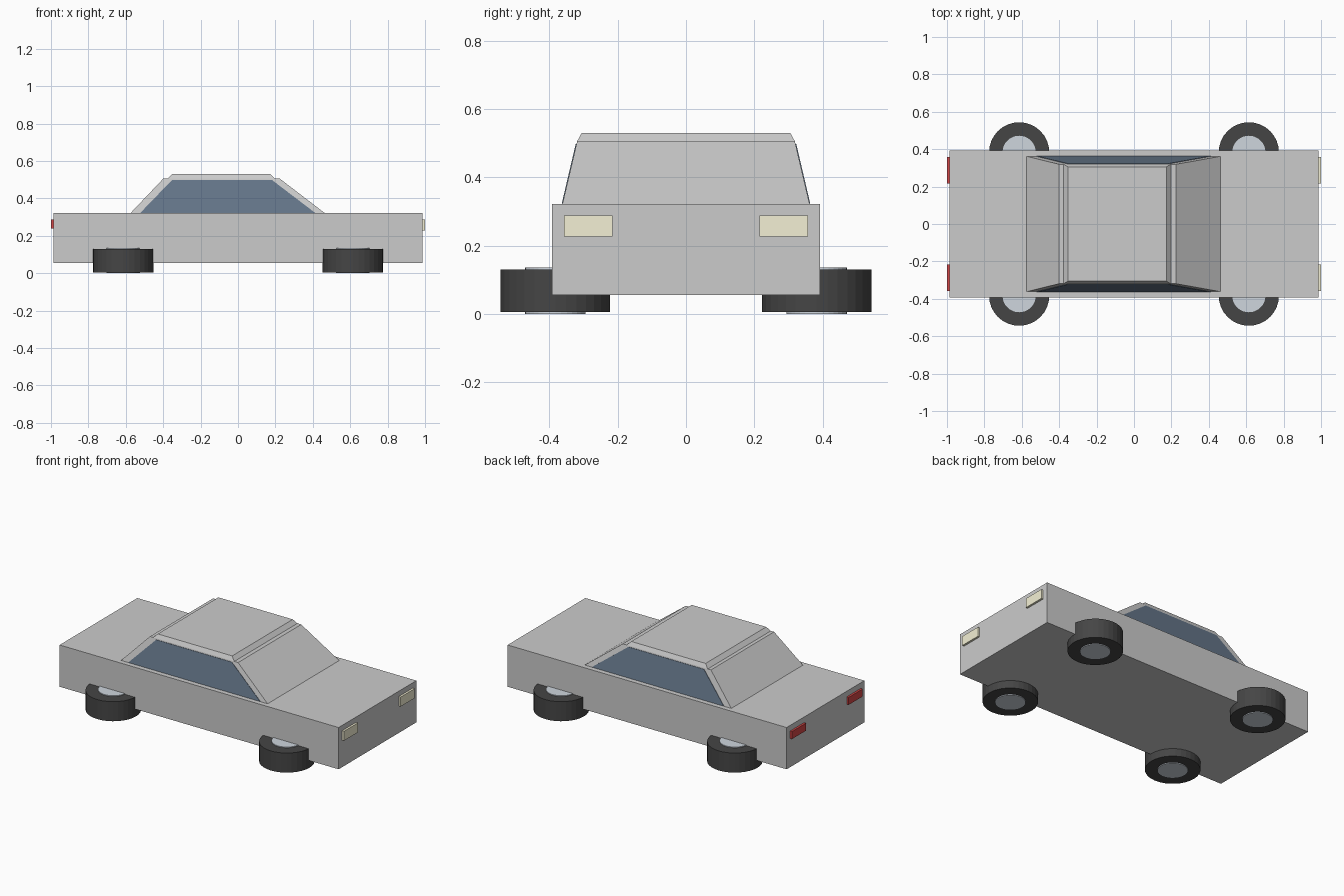
import bpy, bmesh
from mathutils import Vector

if "Cube" in bpy.data.objects:
    bpy.data.objects.remove(bpy.data.objects["Cube"])


def material(name, rgb):
    m = bpy.data.materials.new(name)
    m.diffuse_color = (*rgb, 1)
    m.use_nodes = True
    m.node_tree.nodes["Principled BSDF"].inputs["Base Color"].default_value = m.diffuse_color
    return m


GLASS = material("glass_blue", (0.13, 0.18, 0.25))
RUBBER = material("rubber_black", (0.06, 0.06, 0.06))
METAL = material("hub_silver", (0.62, 0.67, 0.73))
CREAM = material("lamp_cream", (0.9, 0.87, 0.66))
RED = material("lamp_red", (0.65, 0.06, 0.06))


def loft(name, bottom, top, mat=None):
    """Solid between two four-point loops."""
    bm = bmesh.new()
    lo = [bm.verts.new(p) for p in bottom]
    hi = [bm.verts.new(p) for p in top]
    bm.faces.new(lo[::-1])
    bm.faces.new(hi)
    for i in range(4):
        j = (i + 1) % 4
        bm.faces.new((lo[i], lo[j], hi[j], hi[i]))
    bmesh.ops.recalc_face_normals(bm, faces=bm.faces)
    mesh = bpy.data.meshes.new(name)
    bm.to_mesh(mesh)
    bm.free()
    ob = bpy.data.objects.new(name, mesh)
    bpy.context.collection.objects.link(ob)
    if mat:
        mesh.materials.append(mat)
    return ob


def rect(x0, x1, y0, y1, z):
    return [(x0, y0, z), (x1, y0, z), (x1, y1, z), (x0, y1, z)]


def box(name, x0, x1, y0, y1, z0, z1, mat=None):
    return loft(name, rect(x0, x1, y0, y1, z0), rect(x0, x1, y0, y1, z1), mat)


def cylinder(name, x, y, z0, z1, r, mat):
    bpy.ops.mesh.primitive_cylinder_add(vertices=32, radius=r, depth=z1 - z0,
                                        location=(x, y, (z0 + z1) / 2))
    ob = bpy.context.object
    ob.name = name
    ob.data.materials.append(mat)
    return ob


# Body, cabin and roof panel
box("body", -0.987, 0.987, -0.393, 0.393, 0.055, 0.322)
loft("cabin", rect(-0.574, 0.463, -0.362, 0.362, 0.322),
     rect(-0.40, 0.224, -0.319, 0.319, 0.505))
loft("roof", rect(-0.377, 0.197, -0.319, 0.319, 0.505),
     rect(-0.353, 0.173, -0.306, 0.306, 0.529))

for side, label in ((-1, "right"), (1, "left")):
    # Side window: thin panel just proud of the sloping cabin side
    outer = [Vector((-0.522, side * 0.364, 0.323)), Vector((0.412, side * 0.364, 0.323)),
             Vector((0.182, side * 0.323, 0.498)), Vector((-0.353, side * 0.323, 0.498))]
    inner = [p - Vector((0, side * 0.008, 0)) for p in outer]
    loft(label + "_window", inner, outer, GLASS)

    # Lamps at each end
    ya, yb = sorted((side * 0.216, side * 0.357))
    box(label + "_headlight", 0.98, 1.0, ya, yb, 0.227, 0.288, CREAM)
    box(label + "_tail_light", -1.0, -0.98, ya, yb, 0.238, 0.286, RED)

    # Wheels lie flat, with upright axles
    for x, end in ((-0.614, "rear"), (0.614, "front")):
        cylinder(f"{end}_{label}_tyre", x, side * 0.383, 0.005, 0.13, 0.161, RUBBER)
        cylinder(f"{end}_{label}_hub", x, side * 0.383, 0.0, 0.135, 0.089, METAL)
